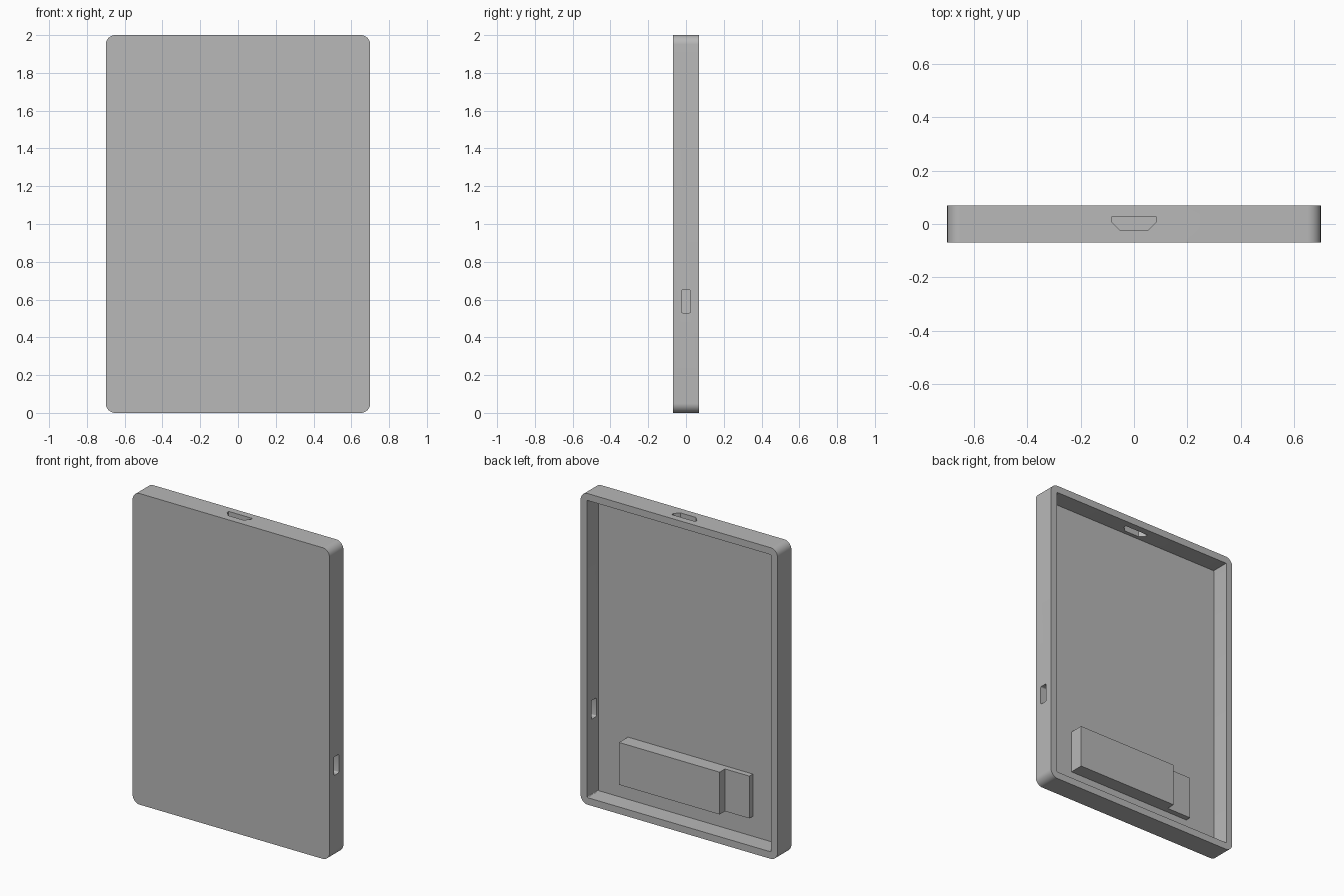
import bpy
import bmesh
from math import pi, radians, sin, cos
from mathutils import Vector

if "Cube" in bpy.data.objects:
    bpy.data.objects.remove(bpy.data.objects["Cube"], do_unlink=True)

grey = bpy.data.materials.new("plain grey")
grey.use_nodes = True
grey.diffuse_color = (0.48, 0.48, 0.48, 1)
grey.node_tree.nodes["Principled BSDF"].inputs["Base Color"].default_value = grey.diffuse_color


def rounded_rect(w, h, r, steps):
    """Outline of a rectangle w by h with corner radius r."""
    points = []
    for k, (sx, sy) in enumerate([(1, 1), (-1, 1), (-1, -1), (1, -1)]):
        for i in range(steps + 1):
            a = (k + i / steps) * pi / 2
            points.append((sx * (w / 2 - r) + r * cos(a), sy * (h / 2 - r) + r * sin(a)))
    return points


def prism(name, outline, centre, u, v, start, end):
    """Extrude an outline, drawn along the axes u and v, between two offsets."""
    u, v = Vector(u), Vector(v)
    n = u.cross(v)
    bm = bmesh.new()
    base = [bm.verts.new(Vector(centre) + u * a + v * b + n * start) for a, b in outline]
    face = bm.faces.new(base)
    grown = bmesh.ops.extrude_face_region(bm, geom=[face])["geom"]
    moved = [g for g in grown if isinstance(g, bmesh.types.BMVert)]
    bmesh.ops.translate(bm, verts=moved, vec=n * (end - start))
    bmesh.ops.recalc_face_normals(bm, faces=bm.faces)
    mesh = bpy.data.meshes.new(name)
    bm.to_mesh(mesh)
    bm.free()
    mesh.materials.append(grey)
    obj = bpy.data.objects.new(name, mesh)
    bpy.context.collection.objects.link(obj)
    return obj


def select_only(obj):
    bpy.ops.object.select_all(action="DESELECT")
    obj.select_set(True)
    bpy.context.view_layer.objects.active = obj


def cut(target, cutter):
    """Subtract a cutter and discard it."""
    cutter.hide_render = True
    mod = target.modifiers.new("cut", "BOOLEAN")
    mod.operation, mod.solver, mod.object = "DIFFERENCE", "EXACT", cutter
    select_only(target)
    bpy.ops.object.modifier_apply(modifier=mod.name)
    bpy.data.objects.remove(cutter, do_unlink=True)


X, Y, Z = (1, 0, 0), (0, 1, 0), (0, 0, 1)
WIDTH, HEIGHT, HALF_DEPTH = 1.4, 2.0, 0.07
WALL, FLOOR_Y = 0.045, -0.046
middle = (0, 0, HEIGHT / 2)

# Shallow tray, open at the back (Z cross X points along +y)
tray = prism("tray_case", rounded_rect(HEIGHT, WIDTH, 0.05, 12), middle, Z, X,
             -HALF_DEPTH, HALF_DEPTH)
cut(tray, prism("cavity_cutter",
                rounded_rect(HEIGHT - 2 * WALL, WIDTH - 2 * WALL, 0.006, 3),
                middle, Z, X, FLOOR_Y, HALF_DEPTH + 0.1))

# Tapered port opening through the top wall
port = [(0.084, 0.026), (-0.084, 0.026), (-0.084, 0.009),
        (-0.054, -0.022), (0.054, -0.022), (0.084, 0.009)]
cut(tray, prism("port_cutter", port, (0, 0, HEIGHT), X, Y, -0.1, 0.1))

# Switch slot through the left wall
cut(tray, prism("slot_cutter", rounded_rect(0.05, 0.12, 0.008, 4),
                (WIDTH / 2, 0, 0.59), Y, Z, -0.1, 0.1))

select_only(tray)
bpy.ops.object.shade_smooth_by_angle(angle=radians(30))

# Stepped block standing on the tray floor: thick body and thin end
for name, left, right, depth in [("thick_block", 0.445, -0.27, 0.09),
                                 ("thin_block", -0.27, -0.443, 0.035)]:
    prism(name, rounded_rect(0.272, left - right, 0, 1)[::2],
          ((left + right) / 2, 0, 0.309), Z, X, FLOOR_Y, FLOOR_Y + depth)
